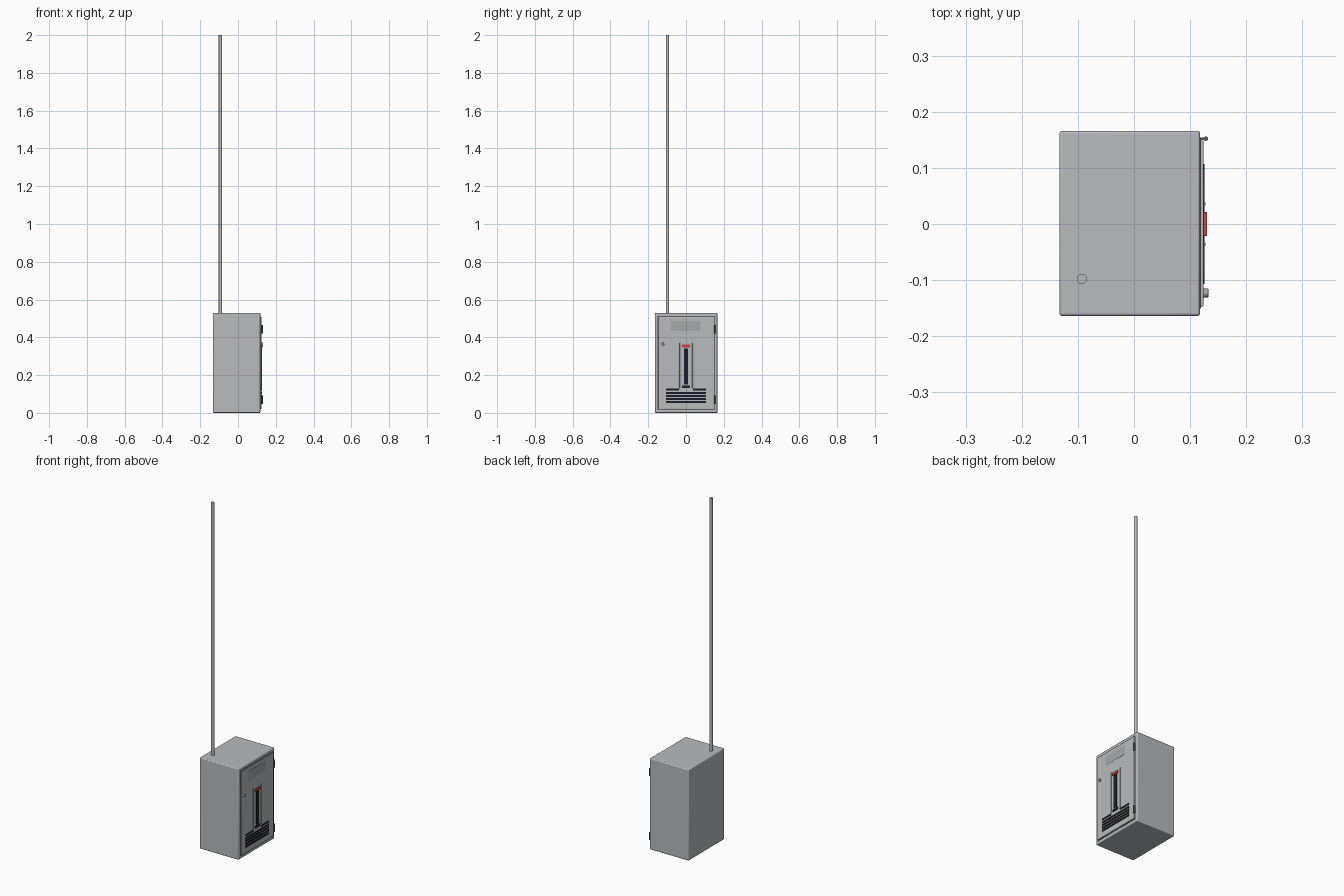
import bpy
import math

old = bpy.data.objects.get("Cube")
if old:
    bpy.data.objects.remove(old, do_unlink=True)


def material(name, color, rough=0.5):
    m = bpy.data.materials.new(name)
    m.use_nodes = True
    m.diffuse_color = (*color, 1)
    node = m.node_tree.nodes["Principled BSDF"]
    node.inputs["Base Color"].default_value = (*color, 1)
    node.inputs["Roughness"].default_value = rough
    return m


GREY = material("cabinet grey", (0.48, 0.50, 0.52))
PLATE = material("plate grey", (0.38, 0.40, 0.42))
BLACK = material("vent black", (0.012, 0.012, 0.022))
RED = material("badge red", (0.65, 0.06, 0.05))
STEEL = material("hinge steel", (0.12, 0.125, 0.13))


def finish(ob, name, mat, bevel=0.0):
    ob.name = name
    ob.data.materials.append(mat)
    if bevel:
        mod = ob.modifiers.new("soft edges", "BEVEL")
        mod.width = bevel
        mod.segments = 3
    bpy.ops.object.shade_smooth_by_angle(angle=math.radians(40))
    return ob


def box(name, mat, x, y, z, bevel=0.0):
    """Box from (low, high) ranges on each axis."""
    spans = (x, y, z)
    bpy.ops.mesh.primitive_cube_add(size=1, location=[(a + b) / 2 for a, b in spans])
    ob = bpy.context.object
    ob.scale = [b - a for a, b in spans]
    bpy.ops.object.transform_apply(location=False, rotation=False, scale=True)
    return finish(ob, name, mat, bevel)


def rod(name, mat, radius, length, center, axis="Z", sides=24, bevel=0.0):
    turn = (0, math.pi / 2, 0) if axis == "X" else (0, 0, 0)
    bpy.ops.mesh.primitive_cylinder_add(vertices=sides, radius=radius, depth=length,
                                        location=center, rotation=turn)
    return finish(bpy.context.object, name, mat, bevel)


# Cabinet body and door
FACE = 0.124
box("cabinet_body", GREY, (-0.133, 0.118), (-0.164, 0.166), (0, 0.53), 0.005)
box("door_gap", STEEL, (0.11, 0.1195), (-0.151, 0.153), (0.016, 0.512))
box("door", GREY, (0.115, FACE), (-0.147, 0.149), (0.02, 0.508), 0.002)

# Mast through the roof
rod("mast", GREY, 0.009, 1.48, (-0.093, -0.098, 1.26))

# Name plate, upper door
box("name_plate", PLATE, (FACE - 0.002, FACE + 0.001), (-0.08, 0.077), (0.433, 0.487))

# Raised trim on both sides of the central slot
for side, s in (("right", -1), ("left", 1)):
    mid = s * 0.036
    box("slot_trim_" + side, PLATE, (FACE - 0.002, FACE + 0.003),
        (mid - 0.003, mid + 0.003), (0.128, 0.37), 0.001)
    ends = sorted((s * 0.036, s * 0.107))
    box("top_vent_" + side, BLACK, (FACE - 0.002, FACE + 0.002), ends, (0.119, 0.129))

# Central slot, its foot and the red badge
box("central_slot", BLACK, (FACE - 0.002, FACE + 0.004), (-0.011, 0.011), (0.15, 0.342))
box("slot_foot", BLACK, (FACE - 0.002, FACE + 0.004), (-0.021, 0.021), (0.131, 0.144))
box("badge", RED, (FACE - 0.002, FACE + 0.006), (-0.021, 0.021), (0.346, 0.361))

# Ventilation slots
for i in range(4):
    z = 0.057 + i * 0.0163
    box(f"vent_slot_{i + 1}", BLACK, (FACE - 0.002, FACE + 0.002),
        (-0.107, 0.107), (z - 0.0055, z + 0.0055))

# Lock knob
rod("lock_knob", PLATE, 0.008, 0.012, (0.1265, -0.123, 0.364), "X", 20, 0.001)

# Hinges: barrel with a leaf into the body
for name, z in (("upper", 0.443), ("lower", 0.07)):
    rod(name + "_hinge_barrel", STEEL, 0.004, 0.044, (0.128, 0.152, z), sides=16)
    box(name + "_hinge_leaf", STEEL, (0.116, 0.128), (0.15, 0.154), (z - 0.02, z + 0.02))
